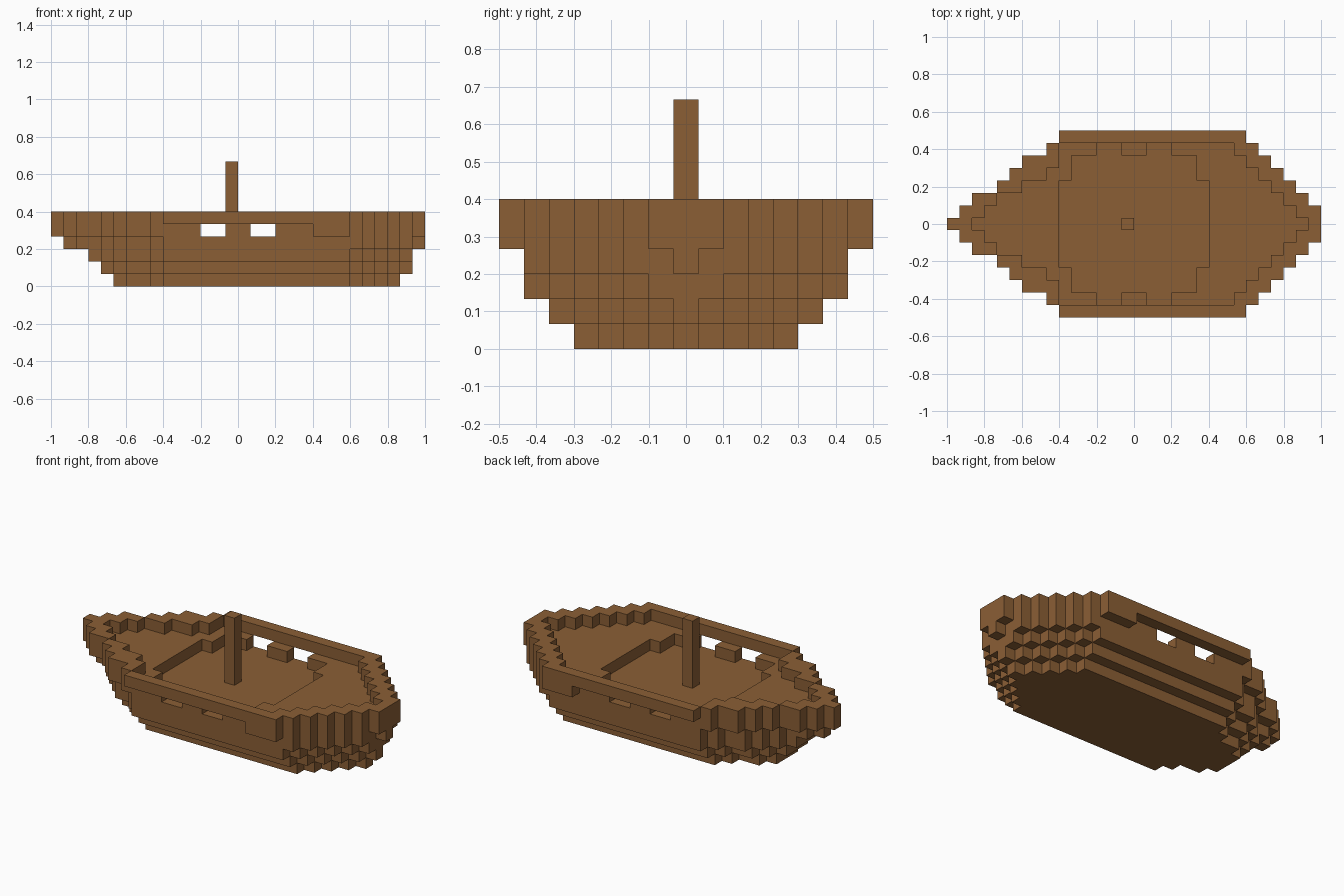
import bpy
import bmesh

if "Cube" in bpy.data.objects:
    bpy.data.objects.remove(bpy.data.objects["Cube"], do_unlink=True)

U = 1 / 15  # size of one block

wood = bpy.data.materials.new("brown wood")
wood.use_nodes = True
colour = (0.258, 0.114, 0.036, 1)
wood.diffuse_color = colour
bsdf = wood.node_tree.nodes["Principled BSDF"]
bsdf.inputs["Base Color"].default_value = colour
bsdf.inputs["Roughness"].default_value = 0.9


def layer(z, left, right):
    """Blocks of one layer; each row runs left..right, mirrored across y."""
    return {(x, s * j, z)
            for j, (a, b) in enumerate(zip(left, right))
            for x in range(a, b) for s in (-1, 1)}


# Stepped hull, from the keel up; rows go from the centreline outwards
hull = layer(0, [-10, -10, -9, -7, -6], [13, 12, 11, 10, 9])
hull |= layer(1, [-11, -11, -10, -9, -7, -6], [14, 13, 12, 11, 10, 9])
hull |= layer(2, [-12, -12, -11, -10, -9, -7, -6], [14, 14, 13, 12, 11, 10, 9])
hull |= layer(3, [-14, -13, -11, -10, -9, -7, -6], [15, 14, 14, 13, 12, 11, 10])

# Deck with a sunken well and two openings in each side
deck = layer(4, [-15, -14, -13, -11, -10, -9, -7, 6],
             [15, 15, 14, 13, 12, 11, 10, 9])
deck -= layer(4, [-6] * 4 + [-5] * 2, [6] * 4 + [5] * 2)
deck -= {(x, y, 4) for x in (-3, -2, 1, 2) for y in (-6, 6)}

# Raised rim around the deck
rim = layer(5, [-15, -14, -13, -11, -10, -9, -7, -6],
            [15, 15, 14, 13, 12, 11, 10, 9])
rim -= layer(5, [-13, -12, -11, -9, -7, -6, -6],
             [14, 13, 12, 11, 10, 9, 8])

# Mast standing in the well
mast = {(-1, 0, z) for z in range(4, 10)}

solid = hull | deck | rim | mast

# Block face directions with their corner offsets, counter-clockwise from outside
SIDES = {
    (1, 0, 0): [(1, 0, 0), (1, 1, 0), (1, 1, 1), (1, 0, 1)],
    (-1, 0, 0): [(0, 0, 0), (0, 0, 1), (0, 1, 1), (0, 1, 0)],
    (0, 1, 0): [(0, 1, 0), (0, 1, 1), (1, 1, 1), (1, 1, 0)],
    (0, -1, 0): [(0, 0, 0), (1, 0, 0), (1, 0, 1), (0, 0, 1)],
    (0, 0, 1): [(0, 0, 1), (1, 0, 1), (1, 1, 1), (0, 1, 1)],
    (0, 0, -1): [(0, 0, 0), (0, 1, 0), (1, 1, 0), (1, 0, 0)],
}


def build(name, cells):
    """Make the exposed surface of a set of blocks."""
    bm = bmesh.new()
    verts = {}
    for x, y, z in sorted(cells):
        for (dx, dy, dz), corners in SIDES.items():
            if (x + dx, y + dy, z + dz) in solid:
                continue
            face = []
            for cx, cy, cz in corners:
                key = (x + cx, y + cy, z + cz)
                if key not in verts:
                    verts[key] = bm.verts.new(
                        (key[0] * U, (key[1] - 0.5) * U, key[2] * U))
                face.append(verts[key])
            bm.faces.new(face)
    mesh = bpy.data.meshes.new(name)
    bm.to_mesh(mesh)
    bm.free()
    mesh.materials.append(wood)
    bpy.context.collection.objects.link(bpy.data.objects.new(name, mesh))


for part, cells in (("hull", hull), ("deck", deck), ("rim", rim), ("mast", mast)):
    build(part, cells)
